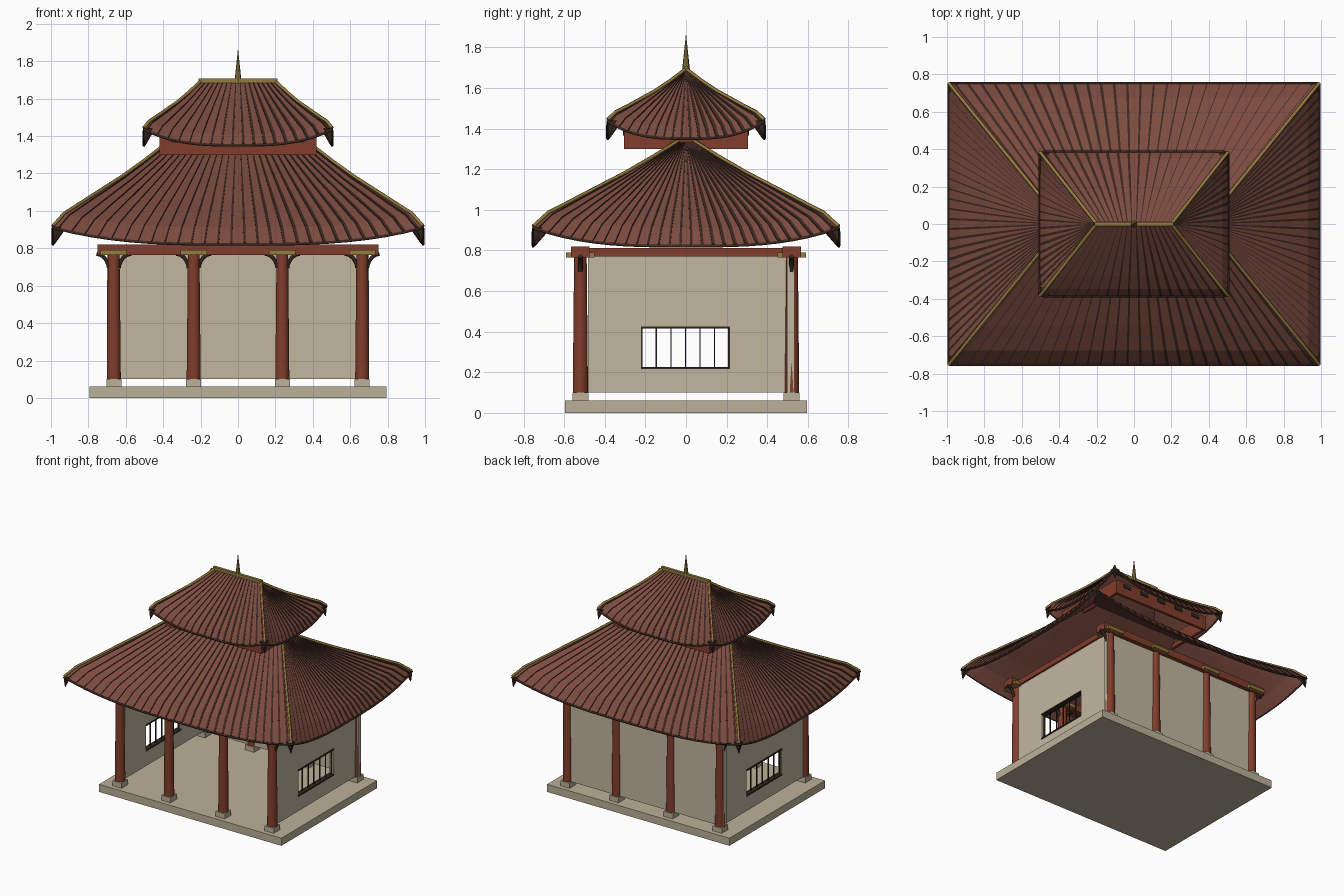
import bpy, bmesh, math
from mathutils import Vector

if "Cube" in bpy.data.objects:
    bpy.data.objects.remove(bpy.data.objects["Cube"])


def material(name, r, g, b):
    m = bpy.data.materials.new(name)
    m.use_nodes = True
    m.diffuse_color = (r, g, b, 1)
    m.node_tree.nodes["Principled BSDF"].inputs["Base Color"].default_value = (r, g, b, 1)
    return m


TILE = material("roof tile red", .2, .07, .05)
SEAM = material("dark seam brown", .045, .02, .014)
WOOD = material("painted red wood", .22, .047, .025)
DARK = material("dark timber", .03, .018, .012)
GOLD = material("aged gold", .3, .2, .05)
STONE = material("stone", .5, .44, .32)
PLASTER = material("plaster", .54, .47, .35)


def finish(name, bm, mat):
    bmesh.ops.recalc_face_normals(bm, faces=bm.faces)
    me = bpy.data.meshes.new(name)
    bm.to_mesh(me)
    bm.free()
    me.materials.append(mat)
    ob = bpy.data.objects.new(name, me)
    bpy.context.collection.objects.link(ob)
    return ob


def box(name, mat, x0, x1, y0, y1, z0, z1):
    bm = bmesh.new()
    bmesh.ops.create_cube(bm, size=1)
    for v in bm.verts:
        v.co = ((x0 + x1) / 2 + v.co.x * (x1 - x0),
                (y0 + y1) / 2 + v.co.y * (y1 - y0),
                (z0 + z1) / 2 + v.co.z * (z1 - z0))
    return finish(name, bm, mat)


def cone(name, mat, x, y, z0, z1, r0, r1, sides=16):
    bm = bmesh.new()
    bmesh.ops.create_cone(bm, cap_ends=True, segments=sides, radius1=r0, radius2=r1, depth=z1 - z0)
    bmesh.ops.translate(bm, verts=bm.verts, vec=(x, y, (z0 + z1) / 2))
    return finish(name, bm, mat)


def tube(name, mat, points, radius, closed=False):
    cu = bpy.data.curves.new(name, "CURVE")
    cu.dimensions = "3D"
    cu.bevel_depth = radius
    cu.bevel_resolution = 1
    cu.use_fill_caps = True
    sp = cu.splines.new("POLY")
    sp.points.add(len(points) - 1)
    for p, co in zip(sp.points, points):
        p.co = (*co, 1)
    sp.use_cyclic_u = closed
    cu.materials.append(mat)
    ob = bpy.data.objects.new(name, cu)
    bpy.context.collection.objects.link(ob)
    return ob


# Hipped roofs: straight slope, drooping lip and upturned corners
STEPS = [0, .2, .4, .72, .82, .9, .96, 1]


def drop(t):
    knots = [(0, 0), (.72, .66), (.9, .84), (1, 1)]
    for (t0, d0), (t1, d1) in zip(knots, knots[1:]):
        if t <= t1:
            return d0 + (d1 - d0) * (t - t0) / (t1 - t0)
    return 1


def roof(label, X, Y, a, top, height, lift, seams):
    def point(side, s, t, du=0, dz=0):
        if side % 2 == 0:
            u, v = s * (a + (X - a) * t), Y * t
        else:
            u, v = s * Y * t, a + (X - a) * t
        u += du
        z = top - height * drop(t) + lift * abs(s) ** 3 * t * t + dz
        x, y = [(u, -v), (v, u), (-u, v), (-v, -u)][side]
        return Vector((x, y, z))

    # Tiled slopes
    n = 20
    bm = bmesh.new()
    for side in range(4):
        grid = [[bm.verts.new(point(side, 2 * i / n - 1, t)) for i in range(n + 1)] for t in STEPS]
        for lo, hi in zip(grid, grid[1:]):
            for i in range(n):
                bm.faces.new((lo[i], hi[i], hi[i + 1], lo[i + 1]))
    bmesh.ops.remove_doubles(bm, verts=bm.verts, dist=.0005)
    bmesh.ops.dissolve_degenerate(bm, dist=.0001, edges=bm.edges)
    ob = finish(label + "_roof", bm, TILE)
    mod = ob.modifiers.new("thickness", "SOLIDIFY")
    mod.thickness = .01
    mod.offset = -1

    # Raised seams, wider toward the right end of each slope
    bm = bmesh.new()
    for side in range(4):
        for k in range(seams):
            s = -.97 + 1.94 * k / (seams - 1)
            rows = []
            for t in [.03] + STEPS[1:]:
                w = (.002 + .006 * max(0, min(1, (s + .5) / .8))) * min(1, .3 + t)
                rows.append([bm.verts.new(point(side, s, t, du, dz)) for du, dz in
                             ((-w, -.004), (-w, .005), (w, .005), (w, -.004))])
            for p, q in zip(rows, rows[1:]):
                for j in range(3):
                    bm.faces.new((p[j], q[j], q[j + 1], p[j + 1]))
            bm.faces.new(rows[-1])
    finish(label + "_roof_seams", bm, SEAM)

    # Eave edge, hip ridges and corner claws
    rim = [point(side, 2 * i / n - 1, 1, 0, -.004) for side in range(4) for i in range(n)]
    tube(label + "_eave_edge", SEAM, rim, .008, True)
    for side in range(4):
        tube(label + "_hip_ridge", GOLD, [point(side, 1, t, 0, .004) for t in STEPS], .009)
        c = point(side, 1, 1)
        sx, sy = math.copysign(1, c.x), math.copysign(1, c.y)
        bm = bmesh.new()
        ring = [bm.verts.new(c + Vector((-sx * p, -sy * q, 0)))
                for p, q in ((0, 0), (.045, 0), (.045, .045), (0, .045))]
        mid = [bm.verts.new(c + Vector((-sx * p, -sy * q, -.035)))
               for p, q in ((0, 0), (.025, 0), (.025, .025), (0, .025))]
        tip = bm.verts.new(c + Vector((-sx * .005, -sy * .005, -.085)))
        bm.faces.new(ring)
        for j in range(4):
            k = (j + 1) % 4
            bm.faces.new((ring[j], ring[k], mid[k], mid[j]))
            bm.faces.new((mid[j], mid[k], tip))
        finish(label + "_corner_claw", bm, DARK)


roof("lower", .99, .752, .38, 1.36, .535, .09, 28)
roof("upper", .503, .385, .2, 1.69, .335, .085, 18)

# Roof crown
box("top_ridge", GOLD, -.21, .21, -.011, .011, 1.685, 1.708)
cone("spire", GOLD, 0, 0, 1.68, 1.86, .02, .001, 8)

# Clerestory between the roofs
box("clerestory_front", WOOD, -.42, .42, -.305, -.285, 1.3, 1.41)
box("clerestory_back", WOOD, -.42, .42, .285, .305, 1.3, 1.41)
for sx in (-1, 1):
    xs = sorted((sx * .4, sx * .42))
    box("clerestory_end", WOOD, *xs, -.285, .285, 1.3, 1.41)
for sy in (-1, 1):
    ys = sorted((sy * .304, sy * .311))
    for i in range(5):
        x = -.32 + .16 * i
        box("clerestory_vent", DARK, x - .035, x + .035, *ys, 1.365, 1.395)

# Platform and walls
box("platform", STONE, -.795, .795, -.595, .595, 0, .06)
box("back_wall", PLASTER, -.7, .7, .498, .532, .1, .77)
for sx in (-1, 1):
    xs = sorted((sx * .648, sx * .68))
    box("side_wall_front", PLASTER, *xs, -.483, -.22, .1, .77)
    box("side_wall_back", PLASTER, *xs, .215, .498, .1, .77)
    box("side_wall_sill", PLASTER, *xs, -.22, .215, .1, .22)
    box("side_wall_head", PLASTER, *xs, -.22, .215, .425, .77)
    # Barred window
    fx = sorted((sx * .644, sx * .686))
    for z in (.22, .42):
        box("window_rail", DARK, *fx, -.222, .217, z - .004, z + .006)
    for i in range(7):
        y = -.218 + .0718 * i
        w = .005 if i in (0, 6) else .003
        box("window_bar", DARK, sx * .664 - .004, sx * .664 + .004, y - w, y + w, .22, .425)
    box("side_beam", WOOD, sx * .664 - .03, sx * .664 + .03, -.5, .5, .77, .812)

# Columns with footings, capitals and curved braces
for sy in (-1, 1):
    y = sy * .52
    box("long_beam", WOOD, -.75, .75, y - .045, y + .045, .765, .82)
    for x in (-.664, -.237, .237, .664):
        box("footing", STONE, x - .04, x + .04, y - .04, y + .04, .06, .1)
        col = cone("column", WOOD, x, y, .1, .77, .0375, .031, 20)
        for p in col.data.polygons:
            p.use_smooth = len(p.vertices) == 4
        box("capital", GOLD, x - .07, x + .07, y - .07, y + .07, .765, .79)
        for d in (-1, 1):
            arc = [(x + d * (.092 - .065 * math.cos(b)), y, .695 + .075 * math.sin(b) ** 1.2)
                   for b in (i * math.pi / 10 for i in range(6))]
            tube("curved_brace", DARK, arc, .012)
